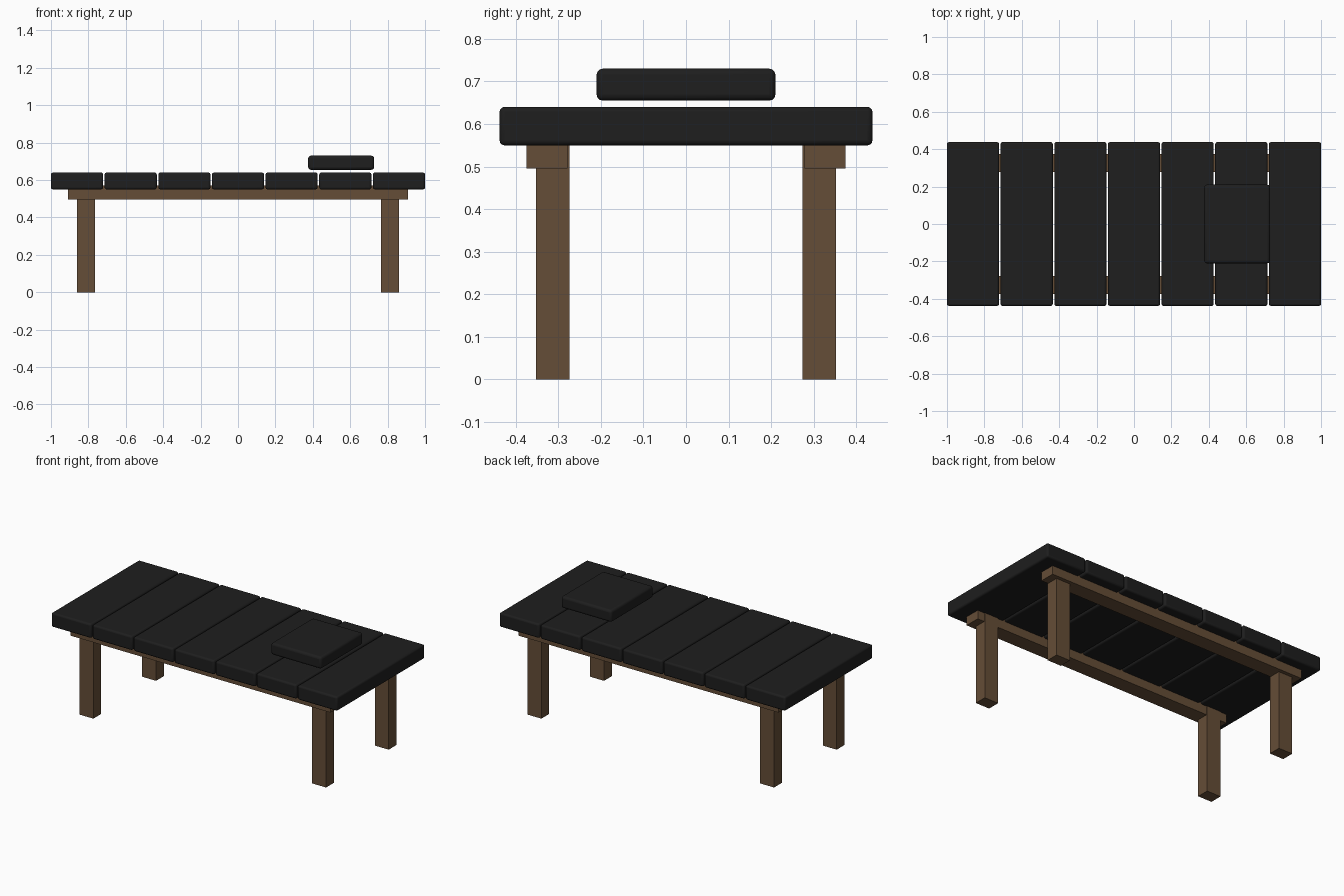
import bpy

if "Cube" in bpy.data.objects:
    bpy.data.objects.remove(bpy.data.objects["Cube"])


def material(name, rgb):
    m = bpy.data.materials.new(name)
    m.diffuse_color = (*rgb, 1)
    m.use_nodes = True
    m.node_tree.nodes["Principled BSDF"].inputs["Base Color"].default_value = m.diffuse_color
    return m


BLACK = material("black_padding", (0.013, 0.013, 0.013))
WOOD = material("brown_wood", (0.13, 0.075, 0.038))


def box(name, lo, hi, mat, bevel=0.0):
    """Box between two corners, with optional rounded edges."""
    bpy.ops.mesh.primitive_cube_add(
        size=1, location=[(a + b) / 2 for a, b in zip(lo, hi)])
    o = bpy.context.object
    o.name = name
    o.scale = [b - a for a, b in zip(lo, hi)]
    bpy.ops.object.transform_apply(location=False, rotation=False, scale=True)
    o.data.materials.append(mat)
    if bevel:
        mod = o.modifiers.new("rounded_edges", 'BEVEL')
        mod.width = bevel
        mod.segments = 3
        bpy.ops.object.shade_smooth_by_angle()
    return o


# Row of padded slats
COUNT, GAP = 7, 0.008
width = (2 - GAP * (COUNT - 1)) / COUNT
for i in range(COUNT):
    x = -1 + i * (width + GAP)
    box(f"cushion_{i + 1}", (x, -0.438, 0.55), (x + width, 0.438, 0.64), BLACK, 0.011)

# Headrest pad hovering just above the cushions
box("headrest", (0.375, -0.21, 0.655), (0.728, 0.21, 0.73), BLACK, 0.014)

# Long side rails and square legs
for side, sy in (("front", -1), ("back", 1)):
    y0, y1 = sorted((sy * 0.278, sy * 0.375))
    box(f"{side}_rail", (-0.91, y0, 0.495), (0.91, y1, 0.57), WOOD)
    y0, y1 = sorted((sy * 0.274, sy * 0.352))
    for end, sx in (("left", -1), ("right", 1)):
        x0, x1 = sorted((sx * 0.765, sx * 0.862))
        box(f"{side}_{end}_leg", (x0, y0, 0), (x1, y1, 0.55), WOOD)
